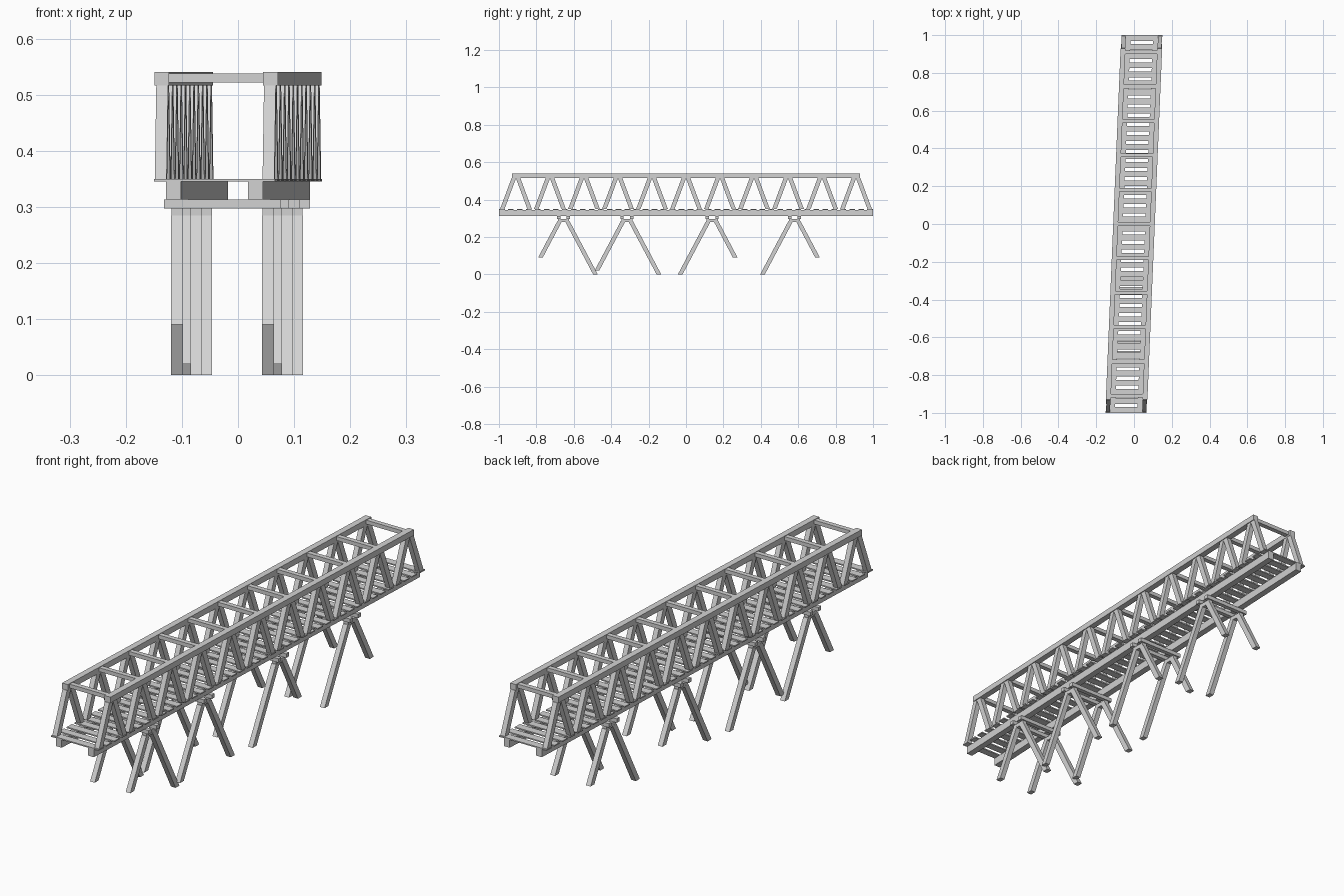
import bpy
import bmesh
from mathutils import Vector

if "Cube" in bpy.data.objects:
    bpy.data.objects.remove(bpy.data.objects["Cube"], do_unlink=True)

SLOPE = 0.042        # sideways drift of the bridge along its length
PANELS = 11
PITCH = 2 / PANELS
DECK, TOP = 0.35, 0.516

grey = bpy.data.materials.new("light_grey")
grey.use_nodes = True
grey.diffuse_color = (0.65, 0.65, 0.65, 1)
grey.node_tree.nodes["Principled BSDF"].inputs["Base Color"].default_value = (0.65, 0.65, 0.65, 1)


def strut(bm, low, high, sx, sy, skew=True):
    """Four-sided post from low to high with level ends."""
    rings = []
    for c in (low, high):
        ring = []
        for i, j in ((-1, -1), (1, -1), (1, 1), (-1, 1)):
            p = Vector(c) + Vector((i * sx / 2, j * sy / 2, 0))
            if skew:
                p.x += SLOPE * p.y
            ring.append(bm.verts.new(p))
        rings.append(ring)
    bottom, top = rings
    bm.faces.new(bottom[::-1])
    bm.faces.new(top)
    for k in range(4):
        n = (k + 1) % 4
        bm.faces.new((bottom[k], bottom[n], top[n], top[k]))


def box(bm, x, y, z0, z1, sx, sy, skew=True):
    strut(bm, (x, y, z0), (x, y, z1), sx, sy, skew)


def finish(bm, name):
    mesh = bpy.data.meshes.new(name)
    bm.to_mesh(mesh)
    bm.free()
    mesh.materials.append(grey)
    bpy.context.collection.objects.link(bpy.data.objects.new(name, mesh))


# Long beams and truss diagonals on each side
for side, label in ((1, "left"), (-1, "right")):
    bm = bmesh.new()
    box(bm, side * 0.073, 0, 0.313, 0.345, 0.027, 2)
    finish(bm, label + "_deck_beam")

    bm = bmesh.new()
    box(bm, side * 0.097, 0, TOP, 0.54, 0.026, 1.86)
    finish(bm, label + "_top_rail")

    bm = bmesh.new()
    for i in range(PANELS):
        peak = -1 + (i + 0.5) * PITCH
        for d in (-1, 1):
            strut(bm, (side * 0.096, peak + d * (PITCH / 2 - 0.018), DECK),
                  (side * 0.096, peak + d * 0.011, TOP), 0.021, 0.024)
    finish(bm, label + "_truss_diagonals")

# Deck planks with gaps
bm = bmesh.new()
COUNT, WIDTH = 42, 0.031
for i in range(COUNT):
    y = -1 + WIDTH / 2 + i * (2 - WIDTH) / (COUNT - 1)
    box(bm, 0, y, 0.345, DECK, 0.216, WIDTH)
finish(bm, "deck_planks")

# Cross bars joining the top rails
bm = bmesh.new()
for i in range(PANELS):
    box(bm, 0, -1 + (i + 0.5) * PITCH, 0.522, 0.538, 0.172, 0.02)
finish(bm, "top_cross_bars")

# Trestles: position along the bridge, front and back foot heights
TRESTLES = ((-0.655, 0.09, 0), (-0.316, 0.02, 0), (0.14, 0, 0.09), (0.58, 0, 0.09))
for n, (y, front, back) in enumerate(TRESTLES, 1):
    x = SLOPE * y
    bm = bmesh.new()
    for d in (-1, 1):
        box(bm, x, y + d * 0.026, 0.297, 0.313, 0.208, 0.018, False)
    finish(bm, f"trestle_{n}_caps")

    bm = bmesh.new()
    for side in (-1, 1):
        lx = x + side * 0.081
        box(bm, lx, y, 0.28, 0.297, 0.02, 0.06, False)
        for d, foot in ((-1, front), (1, back)):
            reach = 0.02 + (0.285 - foot) * 0.53
            strut(bm, (lx, y + d * reach, foot), (lx, y + d * 0.02, 0.285),
                  0.021, 0.025, False)
    finish(bm, f"trestle_{n}_legs")
